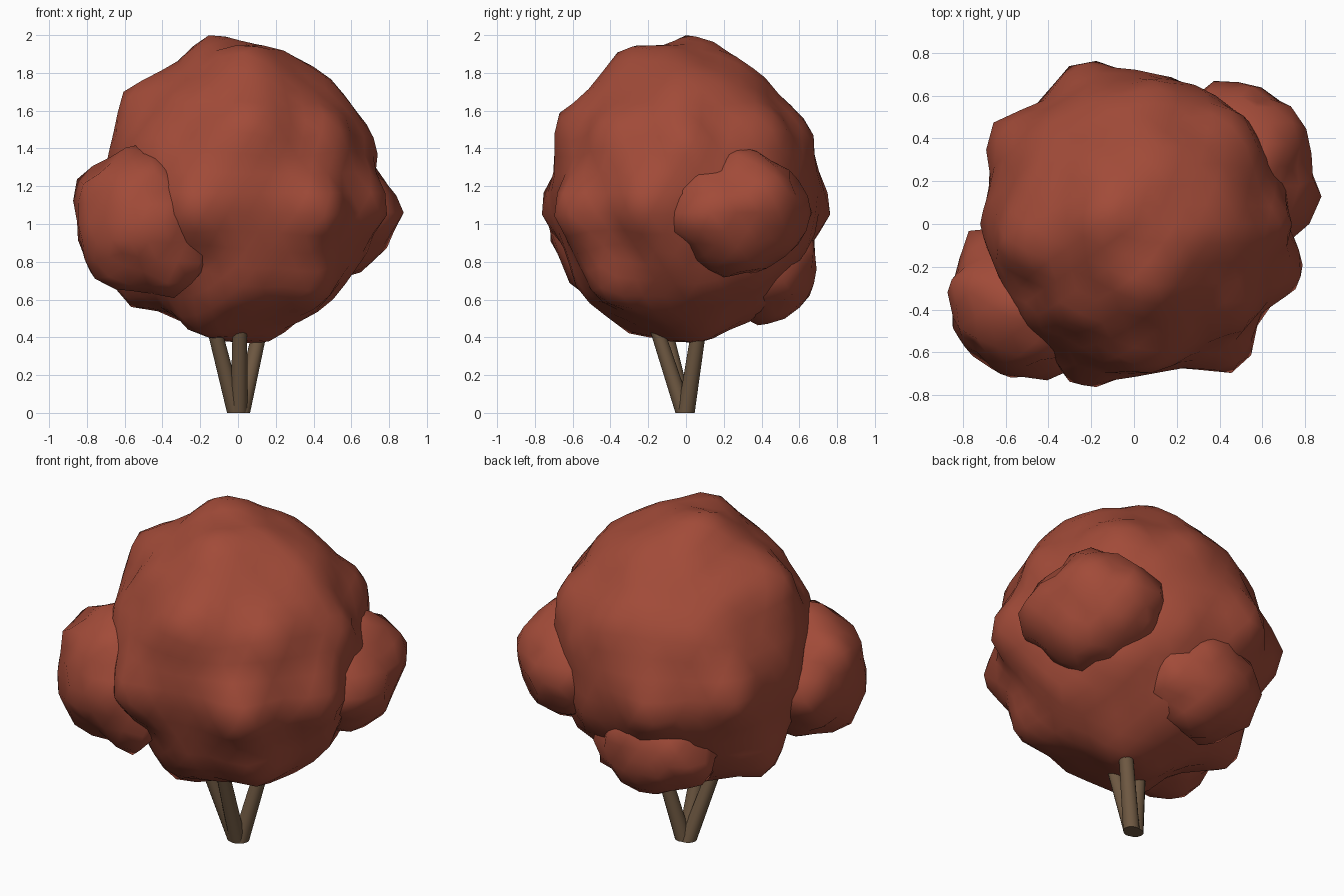
import bpy, bmesh, math
from mathutils import Vector, noise

if "Cube" in bpy.data.objects:
    bpy.data.objects.remove(bpy.data.objects["Cube"])


def material(name, color):
    m = bpy.data.materials.new(name)
    m.diffuse_color = (*color, 1)
    m.use_nodes = True
    m.node_tree.nodes["Principled BSDF"].inputs["Base Color"].default_value = m.diffuse_color
    return m


LEAF = material("red_leaves", (0.36, 0.07, 0.04))
BARK = material("brown_bark", (0.16, 0.10, 0.055))


def finish(name, bm, mat, angle):
    me = bpy.data.meshes.new(name)
    bm.to_mesh(me)
    bm.free()
    ob = bpy.data.objects.new(name, me)
    bpy.context.collection.objects.link(ob)
    me.materials.append(mat)
    bpy.ops.object.select_all(action='DESELECT')
    ob.select_set(True)
    bpy.context.view_layer.objects.active = ob
    bpy.ops.object.shade_smooth_by_angle(angle=math.radians(angle))
    return ob


def blob(name, center, radii, peaks, seed, sub=3, lump=0.05, width=0.22):
    """Lumpy ellipsoid, pulled outwards to a few peak points."""
    c, r = Vector(center), Vector(radii)
    spikes = []
    for p in peaks:
        q = Vector(p) - c
        q = Vector((q.x / r.x, q.y / r.y, q.z / r.z))
        spikes.append((q.normalized(), q.length - 1))
    bm = bmesh.new()
    bmesh.ops.create_icosphere(bm, subdivisions=sub, radius=1)
    for v in bm.verts:
        d = v.co.normalized()
        w = [math.exp(-(d.angle(s) / width) ** 2) for s, a in spikes]
        k = 1 + lump * noise.noise(d * 3.2 + Vector((seed, seed * 2, 0))) * (1 - max(w, default=0))
        k += sum(a * wi for (s, a), wi in zip(spikes, w))
        v.co = c + Vector((d.x * r.x, d.y * r.y, d.z * r.z)) * k
    return finish(name, bm, LEAF, 60)


# Main crown
blob("main_crown", (0.01, 0, 1.165), (0.71, 0.695, 0.755), [
    (-0.16, 0.03, 2.0), (0.05, -0.33, 1.93), (0.22, -0.1, 1.92), (0.12, 0.27, 1.88),
    (-0.26, 0.77, 1.07), (0.79, -0.26, 1.08), (0.5, -0.68, 1.05),
    (-0.26, -0.77, 1.08), (-0.67, 0.46, 1.15), (-0.6, -0.1, 1.71),
    (0.05, -0.68, 1.57), (0.15, 0.05, 0.37), (-0.2, -0.28, 0.41),
    (-0.62, 0.1, 0.6), (0.73, 0.0, 1.45), (0.1, 0.67, 1.48), (0.05, -0.55, 0.62),
    (0.45, -0.45, 0.63), (0.53, -0.46, 1.5), (0.5, 0.5, 1.5), (0.5, -0.05, 1.76),
], 3.7, sub=4, lump=0.06)

# Side clumps
blob("left_clump", (-0.52, -0.38, 1.01), (0.335, 0.335, 0.37),
     [(-0.55, -0.4, 1.42), (-0.85, -0.27, 1.25), (-0.77, -0.5, 0.73), (-0.77, -0.03, 1.0),
      (-0.17, -0.57, 0.8), (-0.3, -0.55, 0.63), (-0.42, -0.73, 1.0), (-0.28, -0.66, 1.05)],
     1.3, lump=0.14, width=0.3)
blob("right_clump", (0.49, 0.27, 1.06), (0.33, 0.37, 0.33),
     [(0.87, 0.07, 1.05), (0.79, 0.51, 1.2), (0.53, 0.66, 1.08), (0.72, -0.1, 1.0),
      (0.62, 0.3, 1.41), (0.66, 0.2, 0.74), (0.33, 0.66, 1.1), (0.7, 0.0, 1.25)],
     5.1, lump=0.15, width=0.3)
blob("back_clump", (-0.11, 0.38, 0.76), (0.36, 0.31, 0.27),
     [(-0.1, 0.69, 0.78), (-0.08, 0.64, 0.59), (-0.05, 0.46, 0.47),
      (0.24, 0.55, 0.78), (-0.35, 0.57, 0.93), (-0.1, 0.66, 0.98)],
     8.4, lump=0.15, width=0.3)


# Stems spreading from one foot
def stem(name, base, tip, r0=0.046, r1=0.038, sides=12, rings=5):
    a, b = Vector(base), Vector(tip)
    bm = bmesh.new()
    loops = []
    for i in range(rings + 1):
        t = i / rings
        p = a.lerp(b, t)
        r = r0 + (r1 - r0) * t
        loops.append([bm.verts.new(p + Vector((math.cos(2 * math.pi * j / sides) * r,
                                              math.sin(2 * math.pi * j / sides) * r, 0)))
                      for j in range(sides)])
    for lo, hi in zip(loops, loops[1:]):
        for j in range(sides):
            k = (j + 1) % sides
            bm.faces.new((lo[j], lo[k], hi[k], hi[j]))
    bm.faces.new(loops[0][::-1])
    bm.faces.new(loops[-1])
    finish(name, bm, BARK, 40)


stem("front_stem", (0.005, -0.01, 0), (0.01, -0.16, 0.46))
stem("left_stem", (-0.012, -0.005, 0), (-0.145, -0.13, 0.52))
stem("right_stem", (0.018, 0.0, 0), (0.135, 0.08, 0.52))
